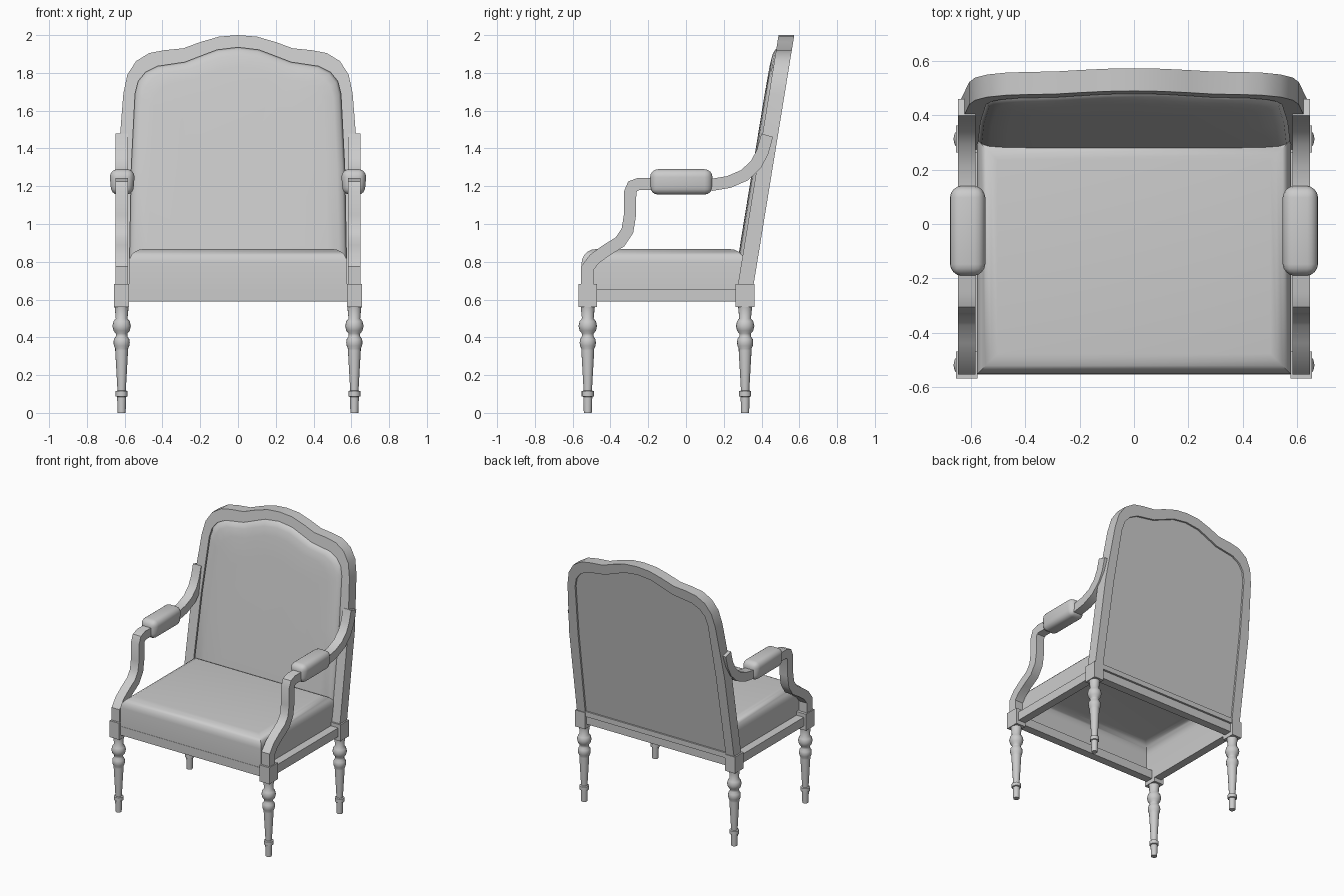
import bpy, bmesh, math
from mathutils import Vector

cube = bpy.data.objects.get("Cube")
if cube:
    bpy.data.objects.remove(cube, do_unlink=True)

GREY = (0.6, 0.6, 0.6, 1)
mat = bpy.data.materials.new("plain grey")
mat.use_nodes = True
mat.diffuse_color = GREY
mat.node_tree.nodes["Principled BSDF"].inputs["Base Color"].default_value = GREY


def finish(name, bm, angle=35):
    bmesh.ops.recalc_face_normals(bm, faces=bm.faces)
    mesh = bpy.data.meshes.new(name)
    bm.to_mesh(mesh)
    bm.free()
    mesh.materials.append(mat)
    obj = bpy.data.objects.new(name, mesh)
    bpy.context.collection.objects.link(obj)
    bpy.ops.object.select_all(action='DESELECT')
    obj.select_set(True)
    bpy.context.view_layer.objects.active = obj
    bpy.ops.object.shade_smooth_by_angle(angle=math.radians(angle))
    return obj


def box_bm(lo, hi):
    bm = bmesh.new()
    bmesh.ops.create_cube(bm, size=1)
    for v in bm.verts:
        v.co = [(a + b) / 2 + c * (b - a) for a, b, c in zip(lo, hi, v.co)]
    return bm


def box(name, lo, hi):
    return finish(name, box_bm(lo, hi))


def bridge(bm, a, b, closed=True):
    n = len(a)
    for i in range(n if closed else n - 1):
        j = (i + 1) % n
        bm.faces.new((a[i], a[j], b[j], b[i]))


def strip(name, path, x0, x1, half):
    """Square bar following a path in the side plane."""
    pts = [Vector(p) for p in path]
    bm = bmesh.new()
    rings = []
    for i, p in enumerate(pts):
        d_in = (p - pts[i - 1]).normalized() if i else (pts[1] - p).normalized()
        d_out = (pts[i + 1] - p).normalized() if i < len(pts) - 1 else d_in
        d = (d_in + d_out).normalized()
        n = Vector((-d.y, d.x)) * half / max(d.dot(d_in), 0.6)
        rings.append([bm.verts.new((x, *(p + n * s)))
                      for x, s in ((x0, -1), (x1, -1), (x1, 1), (x0, 1))])
    for a, b in zip(rings, rings[1:]):
        bridge(bm, a, b)
    bm.faces.new(rings[0])
    bm.faces.new(rings[-1])
    return finish(name, bm)


# Turned legs
LEG = [(0, 0), (.021, 0), (.024, .085), (.032, .088), (.032, .115), (.022, .118),
       (.034, .33), (.034, .34), (.041, .355), (.043, .372), (.041, .39), (.031, .405),
       (.031, .42), (.043, .435), (.049, .46), (.043, .485), (.031, .5), (.037, .56)]


def leg(name, cx, cy, sides=16):
    bm = bmesh.new()
    rings = []
    for r, z in LEG[1:]:
        rings.append([bm.verts.new((cx + r * math.cos(t), cy + r * math.sin(t), z))
                      for t in (math.tau * k / sides for k in range(sides))])
    for a, b in zip(rings, rings[1:]):
        bridge(bm, a, b)
    bm.faces.new(rings[0])
    finish(name, bm, 50)


# Arm path as (y, z)
ARM = [(-.523, .67), (-.523, .765), (-.485, .815), (-.42, .862), (-.35, .905),
       (-.31, .965), (-.297, 1.045), (-.295, 1.17), (-.282, 1.2), (-.25, 1.212),
       (.14, 1.208), (.225, 1.222), (.31, 1.258), (.37, 1.315), (.405, 1.38), (.43, 1.47)]

for s, side in ((-1, "right"), (1, "left")):
    for cy, end in ((-.52, "front"), (.313, "rear")):
        leg(f"{side}_{end}_leg", s * .616, cy)
        box(f"{side}_{end}_block", (s * .616 - .04, cy - .05, .56),
            (s * .616 + .04, cy + .05, .682))
    box(f"{side}_seat_rail", (s * .608 - .03, -.48, .59), (s * .608 + .03, .28, .655))
    strip(f"{side}_arm", ARM, s * .616 - .033, s * .616 + .033, .032)

    # Padded armrest, narrower below and at the ends
    bm = box_bm((-.07, -.165, -.067), (.07, .165, .067))
    bmesh.ops.bevel(bm, geom=bm.edges[:], offset=.042, segments=4, profile=.5,
                    affect='EDGES')
    for v in bm.verts:
        v.co.x *= 1 - .12 * (abs(v.co.y) / .165) ** 2 - .06 * (v.co.z < 0)
        v.co += Vector((s * .613, -.025, 1.223))
    finish(f"{side}_arm_pad", bm, 60)

for cy, end in ((-.525, "front"), (.313, "rear")):
    box(f"{end}_seat_rail", (-.58, cy - .03, .59), (.58, cy + .03, .655))

# Seat cushion: open shell with rounded top edges
bm = box_bm((-.578, -.553, .65), (.578, .31, .867))
bm.faces.ensure_lookup_table()
bmesh.ops.delete(bm, geom=[f for f in bm.faces if f.normal.z < -.5], context='FACES_ONLY')
bmesh.ops.bevel(bm, geom=[e for e in bm.edges if all(v.co.z > .8 for v in e.verts)],
                offset=.075, segments=5, profile=.5, affect='EDGES')
bmesh.ops.poke(bm, faces=[max(bm.faces, key=lambda f: f.calc_center_median().z)])
finish("seat_cushion", bm, 40)

# Backrest outlines, left half as (x, z) from bottom to top centre
OUTER = [(.645, .67), (.638, 1.3), (.607, 1.69), (.586, 1.79), (.54, 1.862), (.47, 1.905),
         (.39, 1.92), (.29, 1.93), (.2, 1.963), (.1, 1.992), (0, 2)]
INNER = [(.577, .67), (.565, 1.3), (.545, 1.69), (.528, 1.756), (.49, 1.803), (.427, 1.835),
         (.353, 1.846), (.28, 1.857), (.2, 1.888), (.11, 1.922), (0, 1.935)]


def full(half):
    return half + [(-x, z) for x, z in half[-2::-1]]


def back_y(z):
    return .275 + (z - .68) * .163


def ring(bm, outline, depth, shrink=0.0):
    """Outline on the leaning back plane, pulled inward by a fixed distance."""
    out = []
    for x, z in outline:
        x *= 1 - shrink / .56
        z = 1.3 + (z - 1.3) * (1 - shrink / .63)
        out.append(bm.verts.new((x, back_y(z) + depth, z)))
    return out


# Back frame
bm = bmesh.new()
of, inf, ob, inb = [ring(bm, full(o), d) for d in (0, .083) for o in (OUTER, INNER)]
for a, b in ((of, inf), (ob, inb), (of, ob), (inf, inb)):
    bridge(bm, a, b, closed=False)
for i in (0, -1):
    bm.faces.new((of[i], inf[i], inb[i], ob[i]))
finish("back_frame", bm)

# Back cushion with soft bulging front and flat rear panel
bm = bmesh.new()
rings = [ring(bm, full(INNER), d, k) for d, k in
         ((.07, 0), (.012, 0), (-.006, .012), (-.016, .04), (-.021, .1), (-.023, .25))]
for a, b in zip(rings, rings[1:]):
    bridge(bm, a, b)
bm.faces.new(rings[0])
bm.faces.new(rings[-1])
finish("back_cushion", bm, 40)

# Lower rail across the back
box("lower_back_rail", (-.58, .3, .652), (.58, .358, .69))
